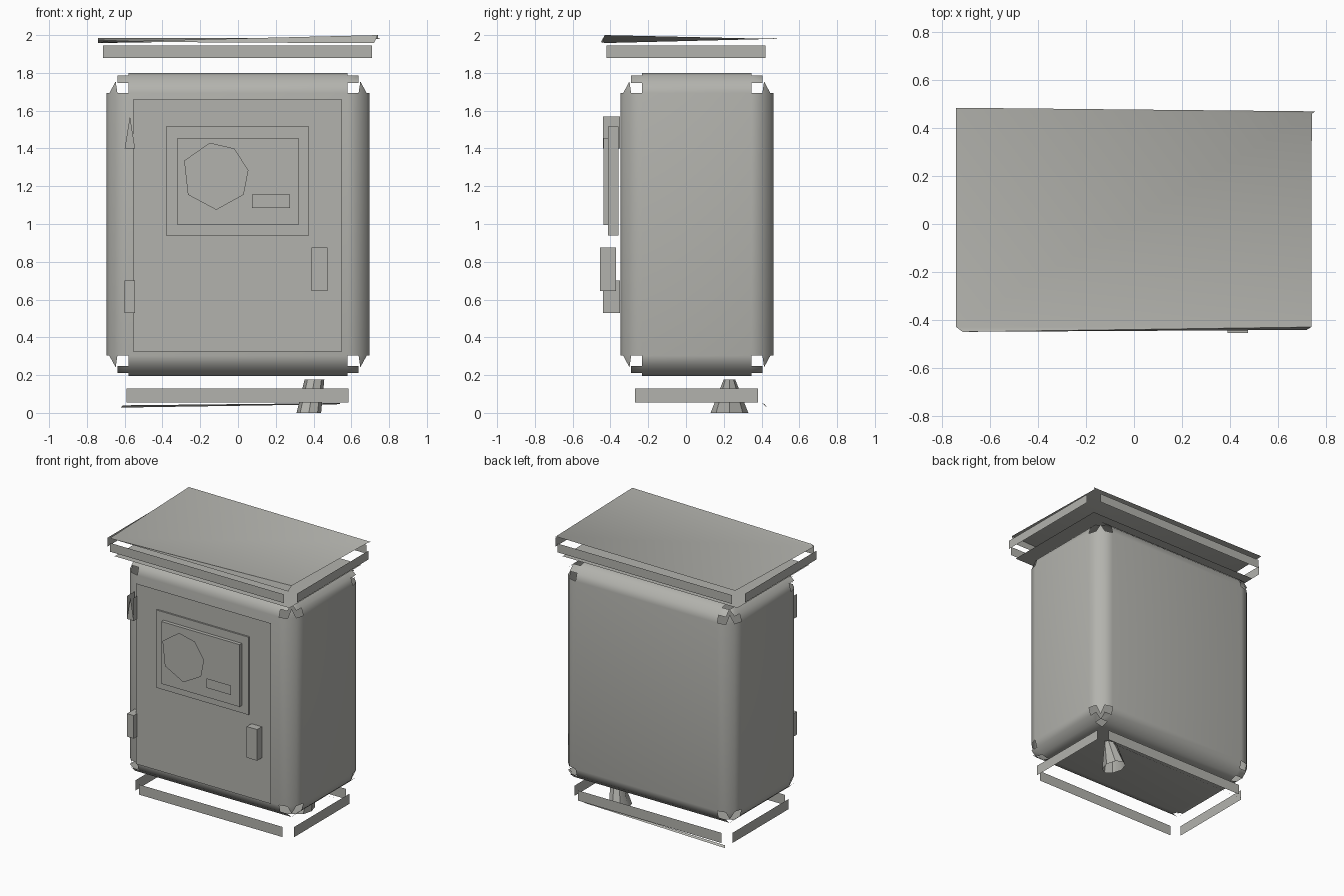
import bpy, bmesh, math
from mathutils import Vector
from itertools import product

if "Cube" in bpy.data.objects:
    bpy.data.objects.remove(bpy.data.objects["Cube"], do_unlink=True)

# one painted metal colour
COLOR = (0.45, 0.45, 0.42, 1)
paint = bpy.data.materials.new("warm_grey_paint")
paint.use_nodes = True
paint.diffuse_color = COLOR
paint.node_tree.nodes["Principled BSDF"].inputs["Base Color"].default_value = COLOR


def build(name, polys, center, smooth=False):
    """Mesh object from a list of polygons, turned to face away from center."""
    bm = bmesh.new()
    for poly in polys:
        f = bm.faces.new([bm.verts.new(p) for p in poly])
        f.normal_update()
        if f.normal.dot(f.calc_center_median() - Vector(center)) < 0:
            f.normal_flip()
    bmesh.ops.remove_doubles(bm, verts=bm.verts, dist=0.0005)
    me = bpy.data.meshes.new(name)
    bm.to_mesh(me)
    bm.free()
    me.materials.append(paint)
    ob = bpy.data.objects.new(name, me)
    bpy.context.collection.objects.link(ob)
    if smooth:
        bpy.ops.object.select_all(action='DESELECT')
        ob.select_set(True)
        bpy.context.view_layer.objects.active = ob
        bpy.ops.object.shade_smooth_by_angle(angle=math.radians(40))
    return ob


def rect(x0, x1, z0, z1):
    return [(x0, z0), (x1, z0), (x1, z1), (x0, z1)]


def sheet(name, outline, y):
    """Flat front-facing plate without thickness."""
    return build(name, [[(x, y, z) for x, z in outline]], (0, 0, 1))


def box(name, x0, x1, z0, z1, y0, y1):
    front = [(x, y0, z) for x, z in rect(x0, x1, z0, z1)]
    back = [(x, y1, z) for x, z in rect(x0, x1, z0, z1)]
    sides = [(front[i - 1], front[i], back[i], back[i - 1]) for i in range(4)]
    mid = ((x0 + x1) / 2, (y0 + y1) / 2, (z0 + z1) / 2)
    return build(name, [front, back] + sides, mid)


def band(name, xs, ys, xo, yo, z0, z1):
    """Four thin strips around a rectangle, open at the corners."""
    polys = []
    for y in yo:
        polys.append([(x, y, z) for x, z in rect(xs[0], xs[1], z0, z1)])
    for x in xo:
        polys.append([(x, y, z) for y, z in rect(ys[0], ys[1], z0, z1)])
    return build(name, polys, (0, 0.02, (z0 + z1) / 2))


# cabinet shell: six flats, twelve rounded edges, open corners with small tabs
C = Vector((0, 0.057, 0.998))
H = Vector((0.697, 0.405, 0.802))
R = Vector((0.117, 0.115, 0.107))
inner = H - R


def arc(axis, s, t, along, steps=3):
    """Points of one rounded edge's cross-section at a place along the axis."""
    b, c = (axis + 1) % 3, (axis + 2) % 3
    pts = []
    for i in range(steps + 1):
        a = math.pi / 2 * i / steps
        p = Vector((0, 0, 0))
        p[axis] = along
        p[b] = s * (inner[b] + R[b] * math.cos(a))
        p[c] = t * (inner[c] + R[c] * math.sin(a))
        pts.append(C + p)
    return pts


shell = []
for axis in range(3):
    b, c = (axis + 1) % 3, (axis + 2) % 3
    for s in (-1, 1):
        flat = []
        for u, v in ((-1, -1), (1, -1), (1, 1), (-1, 1)):
            p = Vector((0, 0, 0))
            p[axis], p[b], p[c] = s * H[axis], u * inner[b], v * inner[c]
            flat.append(C + p)
        shell.append(flat)
    for s, t in product((-1, 1), repeat=2):
        lo, hi = arc(axis, s, t, -inner[axis]), arc(axis, s, t, inner[axis])
        for i in range(3):
            shell.append([lo[i], lo[i + 1], hi[i + 1], hi[i]])
        for end, pts in ((-1, lo), (1, hi)):
            tip = arc(axis, s, t, end * (inner[axis] + R[axis] * 0.5))
            if axis == 2:
                # pointed tab on the upright edges
                o = C + Vector([g * (inner[k] + R[k] * 0.577) for k, g in enumerate((s, t, end))])
                shell.append([pts[1], pts[2], o])
            else:
                shell.append([pts[1], pts[2], tip[2], tip[1]])
build("cabinet_shell", shell, C, smooth=True)

# door sheet standing proud of the shell, with raised meter window
sheet("door", rect(-0.555, 0.55, 0.325, 1.66), -0.40)
box("window_frame", -0.38, 0.375, 0.94, 1.515, -0.412, -0.357)
box("window_panel", -0.32, 0.32, 0.995, 1.455, -0.438, -0.412)
sheet("meter_dial", [(-0.285, 1.335), (-0.15, 1.43), (-0.02, 1.40), (0.055, 1.285),
                     (0.03, 1.155), (-0.115, 1.075), (-0.265, 1.155)], -0.475)
sheet("meter_label", rect(0.075, 0.275, 1.085, 1.155), -0.475)
box("door_handle", 0.39, 0.475, 0.645, 0.875, -0.455, -0.37)

# hinges: a closed lower one, an upper one with a cut front
box("lower_hinge", -0.60, -0.545, 0.53, 0.70, -0.44, -0.35)
plates = [[(-0.60, -0.44, 1.40), (-0.545, -0.44, 1.40), (-0.572, -0.44, 1.57)]]
for x in (-0.60, -0.545):
    plates.append([(x, y, z) for y, z in rect(-0.44, -0.35, 1.40, 1.57)])
build("upper_hinge", plates, (-0.572, -0.38, 1.48))

# roof: warped sheet with clipped front corners, rim strips and underside
left, front_left = (-0.742, -0.43, 1.958), (-0.715, -0.45, 1.965)
front_right, right = (0.72, -0.442, 1.957), (0.74, -0.43, 2.0)
back_right, spur, back_left = (0.742, 0.46, 1.98), (0.758, 0.47, 1.985), (-0.742, 0.485, 1.984)
build("roof_sheet", [[front_left, front_right, right], [left, front_left, right],
                     [left, right, back_right], [left, back_right, back_left],
                     [back_right, spur, back_left]], (0, 0, 1), smooth=True)
band("roof_rim", (-0.715, 0.71), (-0.42, 0.42), (-0.775, 0.775), (-0.475, 0.485), 1.88, 1.945)
build("roof_underside", [[(x, y, 1.825) for x, y in rect(-0.715, 0.715, -0.42, 0.42)]], (0, 0, 3))

# plinth strips and rear lower lip
band("plinth", (-0.59, 0.585), (-0.27, 0.38), (-0.648, 0.648), (-0.313, 0.425), 0.055, 0.13)
build("plinth_rear_lip", [[(-0.62, 0.43, 0.028), (0.54, 0.415, 0.046),
                           (0.54, 0.405, 0.052), (-0.61, 0.415, 0.04)]], (0, 0, 0.5))

# leaning tapered foot, open at both ends
rings = []
for x, rx, ry, z in ((0.375, 0.065, 0.1, 0), (0.405, 0.052, 0.03, 0.178)):
    rings.append([(x + rx * math.cos(i * math.pi / 4), 0.23 + ry * math.sin(i * math.pi / 4), z)
                  for i in range(8)])
low, top = rings
build("foot", [(low[i - 1], low[i], top[i], top[i - 1]) for i in range(8)],
      (0.39, 0.23, 0.09), smooth=True)
